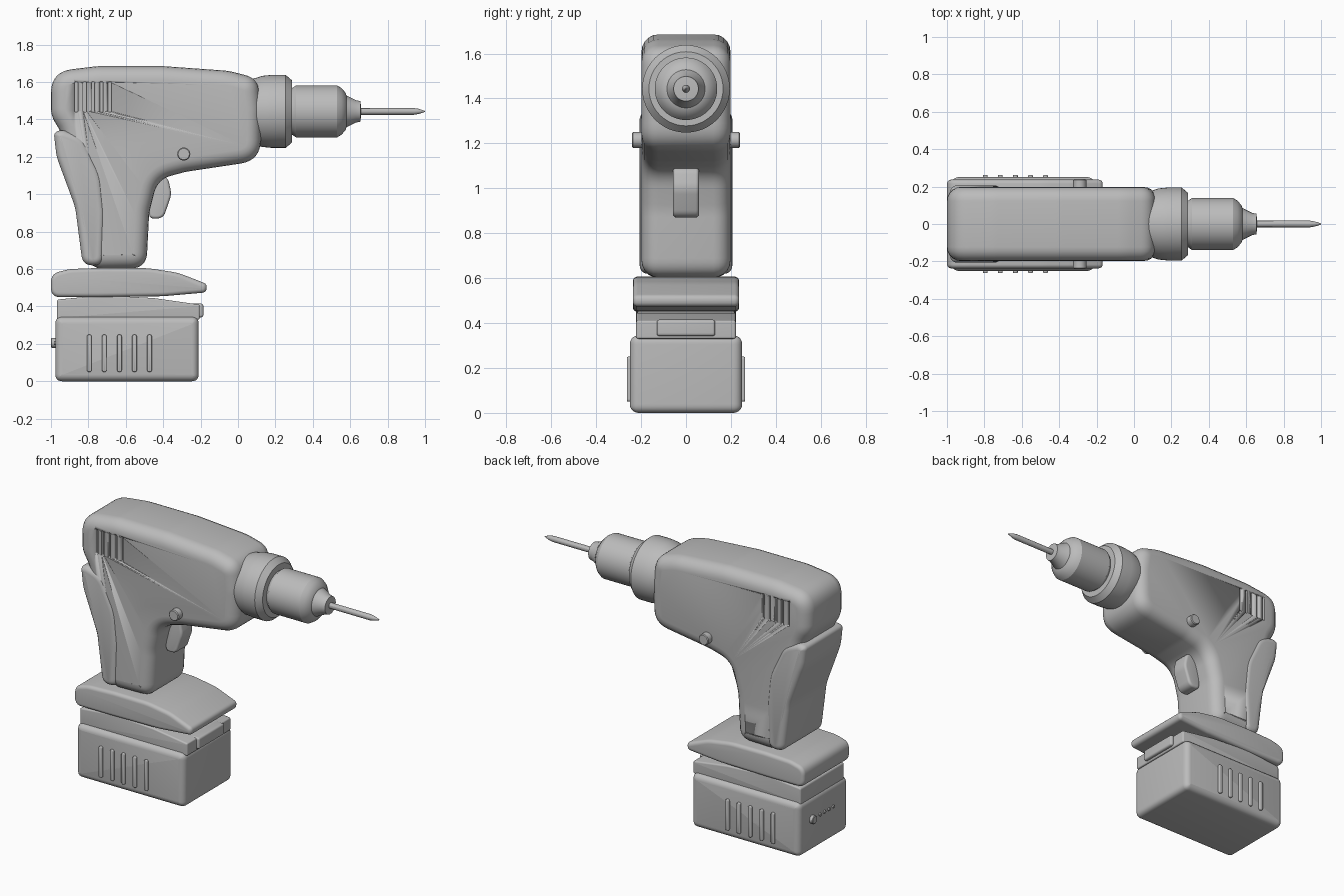
import bpy, bmesh, math
from mathutils import Vector

if "Cube" in bpy.data.objects:
    bpy.data.objects.remove(bpy.data.objects["Cube"], do_unlink=True)

grey = bpy.data.materials.new("plain grey")
grey.use_nodes = True
COLOUR = (0.5, 0.5, 0.5, 1)
grey.diffuse_color = COLOUR
grey.node_tree.nodes["Principled BSDF"].inputs["Base Color"].default_value = COLOUR


def finish(name, bm, angle=35):
    bmesh.ops.recalc_face_normals(bm, faces=bm.faces)
    mesh = bpy.data.meshes.new(name)
    bm.to_mesh(mesh)
    bm.free()
    mesh.materials.append(grey)
    ob = bpy.data.objects.new(name, mesh)
    bpy.context.collection.objects.link(ob)
    bpy.ops.object.select_all(action="DESELECT")
    ob.select_set(True)
    bpy.context.view_layer.objects.active = ob
    bpy.ops.object.shade_smooth_by_angle(angle=math.radians(angle))
    return ob


def fillet(corners, steps=8):
    """Round every (x, z, radius) corner; return points with outward normals."""
    pts = [Vector(c[:2]) for c in corners]
    area = sum(a.cross(b) for a, b in zip(pts, pts[1:] + pts[:1]))
    if area < 0:
        pts.reverse()
        corners = corners[::-1]
    out = []
    n = len(pts)
    for i, p in enumerate(pts):
        a, b = pts[i - 1] - p, pts[(i + 1) % n] - p
        turn = math.pi - a.angle(b)
        reach = min(corners[i][2] * math.tan(turn / 2), a.length * .49, b.length * .49)
        start, end = p + a.normalized() * reach, p + b.normalized() * reach
        for k in range(steps + 1):
            t = k / steps
            out.append(start * (1 - t) ** 2 + p * 2 * t * (1 - t) + end * t * t)
    res = []
    for i, p in enumerate(out):
        d = (out[(i + 1) % len(out)] - out[i - 1]).normalized()
        res.append((p, Vector((d.y, -d.x))))
    return res


def slab(name, corners, y0, y1, soft=.0, steps=5):
    """Extrude a rounded side profile from y0 to y1 with softened rims."""
    outline = fillet(corners)
    rim = [(soft * (1 - math.sin(a)), soft * (1 - math.cos(a)))
           for a in (k / steps * math.pi / 2 for k in range(steps + 1))] if soft else [(0, 0)]
    layers = [(i, y0 + d) for i, d in rim] + [(i, y1 - d) for i, d in reversed(rim)]
    bm = bmesh.new()
    rings = [[bm.verts.new((p.x - nrm.x * i, y, p.y - nrm.y * i)) for p, nrm in outline]
             for i, y in layers]
    for r, s in zip(rings, rings[1:]):
        for k in range(len(r)):
            j = (k + 1) % len(r)
            bm.faces.new((r[k], r[j], s[j], s[k]))
    bm.faces.new(rings[0])
    bm.faces.new(rings[-1])
    return finish(name, bm)


def box(x0, x1, z0, z1, r):
    return [(x0, z0, r), (x1, z0, r), (x1, z1, r), (x0, z1, r)]


def lathe(name, profile, y, z, sides=48, axis="x"):
    """Spin (position, radius) pairs about a line along x or y."""
    bm = bmesh.new()
    rings = []
    for t, r in profile:
        ring = []
        for k in range(sides):
            a = k / sides * math.tau
            u, v = r * math.cos(a), r * math.sin(a)
            ring.append(bm.verts.new((t, y + u, z + v) if axis == "x" else (y + u, t, z + v)))
        rings.append(ring)
    for r, s in zip(rings, rings[1:]):
        for k in range(sides):
            j = (k + 1) % sides
            bm.faces.new((r[k], r[j], s[j], s[k]))
    bm.faces.new(rings[0])
    bm.faces.new(rings[-1])
    return finish(name, bm, 30)


# motor housing and grip in one shell
housing = slab("housing_and_grip", [
    (-1, 1.655, .17), (-.75, 1.685, .4), (-.4, 1.685, .5), (-.05, 1.66, .4),
    (.105, 1.62, .1), (.125, 1.45, .3), (.12, 1.18, .13), (-.28, 1.12, .3),
    (-.43, 1.08, .15), (-.475, .9, .3), (-.49, .605, .09), (-.74, .6, .09),
    (-.8, .63, .09), (-.84, .9, .3), (-.93, 1.2, .2), (-.945, 1.33, .15), (-1, 1.42, .15)],
    -.198, .198, .075)

# vent slots cut into both sides
for side in (-1, 1):
    for i in range(5):
        x = -.865 + i * .045
        y0, y1 = sorted((side * .18, side * .25))
        cutter = slab("vent_cutter", box(x - .009, x + .009, 1.44, 1.6, .006), y0, y1)
        cutter.hide_render = True
        cutter.hide_set(True)
        cut = housing.modifiers.new("vent", "BOOLEAN")
        cut.operation = "DIFFERENCE"
        cut.object = cutter

# soft pad around the back of the grip
slab("grip_pad", [
    (-.985, 1.33, .06), (-.94, 1.345, .06), (-.83, 1.31, .2), (-.73, 1.1, .3),
    (-.71, .9, .3), (-.72, .62, .06), (-.83, .62, .06), (-.87, .93, .3), (-.97, 1.2, .3)],
    -.206, .206, .035)

# trigger and direction button
slab("trigger", [(-.45, 1.1, .03), (-.375, 1.09, .04), (-.355, 1.0, .1),
                 (-.4, .87, .05), (-.475, .87, .03), (-.48, 1, .03)], -.058, .058, .015)
lathe("direction_button", [(-.24, .03), (-.235, .035), (.235, .035), (.24, .03)],
      -.29, 1.215, 24, "y")

# collar, chuck and bit
AXIS = 1.443
lathe("collar", [(.03, .165), (.1, .18), (.13, .19), (.18, .195), (.255, .195),
                 (.29, .165), (.29, .1)], 0, AXIS)
lathe("chuck", [(.27, .12), (.29, .125), (.31, .139), (.53, .139), (.553, .125),
                (.575, .1), (.58, .085), (.63, .06), (.655, .055), (.657, .03)], 0, AXIS)
lathe("drill_bit", [(.6, .018), (.94, .018), (.965, .014), (1, .003)], 0, AXIS, 12)

# foot under the grip
slab("foot", [(-1, .575, .06), (-.9, .6, .2), (-.72, .607, .5), (-.48, .605, .5),
              (-.32, .58, .3), (-.165, .52, .04), (-.17, .475, .04), (-.4, .455, .3),
              (-.75, .45, .3), (-1, .45, .05)], -.237, .237, .022)

# battery neck, front latch and battery block
slab("battery_neck", [(-.968, .33, .01), (-.968, .437, .015), (-.72, .46, .1), (-.45, .445, .1),
                      (-.205, .41, .01), (-.205, .33, .01)], -.222, .222, .01)
slab("battery_latch", box(-.26, -.185, .342, .415, .015), -.13, .13, .012)
slab("battery", box(-.977, -.21, 0, .345, .04), -.25, .25, .038)

# raised ribs on both battery sides
for side in (-1, 1):
    for i in range(5):
        x = -.795 + i * .0805
        y0, y1 = sorted((side * .24, side * .263))
        slab("battery_rib", box(x - .0125, x + .0125, .05, .25, .0125), y0, y1, .005, 3)

# charge button and indicator lamps on the battery back
lathe("charge_button", [(-.999, .022), (-.996, .026), (-.96, .026)], .12, .205, 20)
for i in range(4):
    lathe("charge_lamp", [(-.985, .01), (-.96, .012)], .04 - i * .045, .205, 12)
